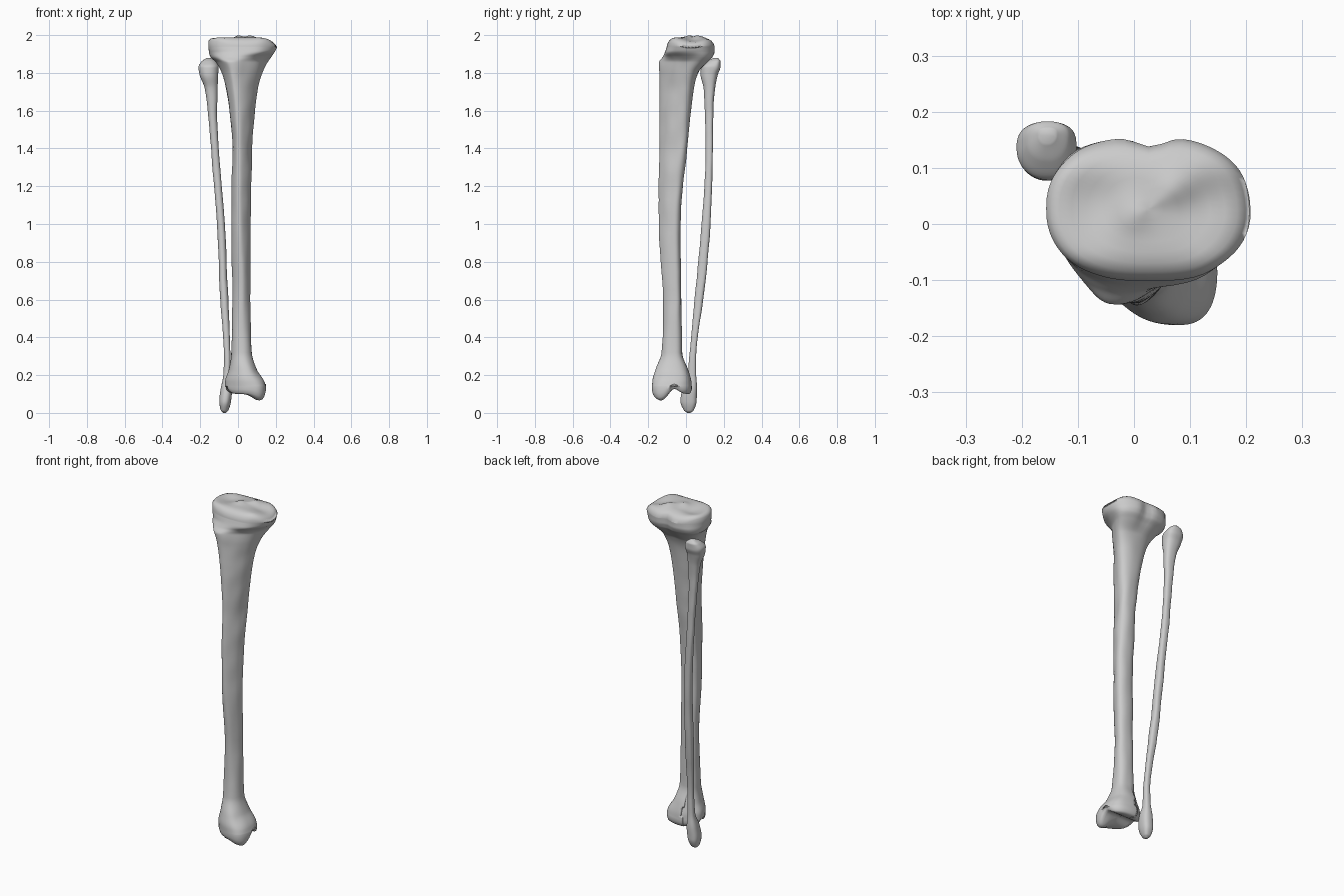
import bpy, bmesh, math
from mathutils import Vector, noise

cube = bpy.data.objects.get("Cube")
if cube:
    bpy.data.objects.remove(cube, do_unlink=True)

bone = bpy.data.materials.new("bone grey")
bone.use_nodes = True
colour = (0.6, 0.6, 0.6, 1)
bone.diffuse_color = colour
bone.node_tree.nodes["Principled BSDF"].inputs["Base Color"].default_value = colour

SIDES = 64
STEPS = 7


def bump(x, y, cx, cy, radius):
    """Soft round bump of height one."""
    return math.exp(-((x - cx) ** 2 + (y - cy) ** 2) / radius ** 2)


def slope(a, b, c, i):
    """Monotone slope of column i at key b."""
    left = (b[i] - a[i]) / (b[0] - a[0]) if a else 0
    right = (c[i] - b[i]) / (c[0] - b[0]) if c else 0
    if not a or not c:
        return left + right
    return 2 * left * right / (left + right) if left * right > 0 else 0


def interpolate(keys):
    """Smooth rows between the key sections."""
    padded = [None] + keys + [None]
    rows = []
    for k in range(1, len(keys)):
        a, b, c, d = padded[k - 1:k + 3]
        span = c[0] - b[0]
        for step in range(STEPS):
            t = step / STEPS
            row = [b[0] + span * t]
            for i in range(1, len(b)):
                m, n = slope(a, b, c, i) * span, slope(b, c, d, i) * span
                rise = c[i] - b[i]
                row.append(b[i] + m * t + (3 * rise - 2 * m - n) * t ** 2
                           + (m + n - 2 * rise) * t ** 3)
            rows.append(row)
    return rows + [list(keys[-1])]


def section(row):
    """Rounded section, narrowed to the front, fitted to its x and y limits."""
    z, x0, x1, y0, y1, taper, shift = row
    raw = []
    for k in range(SIDES):
        a = math.tau * k / SIDES
        c, s = math.cos(a), math.sin(a)
        front = (1 - s) / 2
        u = math.copysign(abs(c) ** 0.85, c)
        v = math.copysign(abs(s) ** 0.85, s)
        raw.append((u * (1 - taper * front) + shift * front ** 2, v))
    low, high = min(p[0] for p in raw), max(p[0] for p in raw)
    return [Vector((x0 + (x1 - x0) * (u - low) / (high - low),
                    y0 + (y1 - y0) * (v + 1) / 2, z)) for u, v in raw]


def cap(ring, height, scales, drop):
    """Concentric rings whose height follows a surface."""
    middle = sum(ring, Vector()) / len(ring)
    rings = []
    for n, scale in enumerate(scales):
        new = []
        for p in ring:
            q = middle + (p - middle) * scale
            q.z = height(q.x, q.y) + (drop if n == 0 else drop * 0.3 if n == 1 else 0)
            new.append(q)
        rings.append(new)
    return rings


def loft(name, keys, tweak=None, bottom=None, top=None):
    rings = [section(row) for row in interpolate(keys)]
    for ring in rings:
        for p in ring:
            if tweak:
                tweak(p)
            rough = noise.noise(Vector((p.x * 14, p.y * 14, p.z * 9)))
            p.x += 0.003 * rough
            p.y -= 0.003 * rough
    scales = (1, 0.95, 0.87, 0.75, 0.6, 0.45, 0.3, 0.15, 0.03)
    if bottom:
        rings = cap(rings[0], bottom, scales, 0.025)[::-1] + rings
    if top:
        rings += cap(rings[-1], top, scales, -0.018)
    bm = bmesh.new()
    loops = [[bm.verts.new(p) for p in ring] for ring in rings]
    for lower, upper in zip(loops, loops[1:]):
        for k in range(SIDES):
            j = (k + 1) % SIDES
            bm.faces.new((lower[k], lower[j], upper[j], upper[k]))
    bm.faces.new(loops[0][::-1])
    bm.faces.new(loops[-1])
    bmesh.ops.recalc_face_normals(bm, faces=bm.faces)
    mesh = bpy.data.meshes.new(name)
    bm.to_mesh(mesh)
    bm.free()
    mesh.materials.append(bone)
    mesh.shade_smooth()
    obj = bpy.data.objects.new(name, mesh)
    bpy.context.collection.objects.link(obj)
    return obj


# Knee surface: two shallow dishes, two central spines, falling rims
def plateau(x, y):
    z = 1.988 - 4 * max(0, x - 0.11) ** 2 - 6 * max(0, y - 0.08) ** 2
    z -= 10 * max(0, -0.05 - y) ** 2
    z -= 0.016 * (bump(x, y, -0.07, 0.04, 0.06) + bump(x, y, 0.13, 0.04, 0.05))
    return z + 0.014 * (bump(x, y, 0, 0.02, 0.03) + bump(x, y, 0.07, 0.06, 0.03))


# Ankle surface: arch from front to back and a low inner knob
def ankle(x, y):
    return 0.1 + 0.03 * bump(0, y, 0, -0.065, 0.035) - 0.035 * bump(x, y, 0.11, -0.13, 0.045)


# Notch behind the knee and groove for the thin bone at the ankle
def shin_tweak(p):
    knee = min(1, max(0, (p.z - 1.8) / 0.1))
    if p.y > 0.05:
        p.y -= 0.018 * knee * bump(p.x, 0, 0.03, 0, 0.035)
    low = min(1, max(0, (0.35 - p.z) / 0.15))
    if p.x < 0:
        p.x += 0.025 * low * bump(0, p.y, 0, 0.02, 0.04)


# Sections: height, x limits, y limits, front narrowing, front shift
shin_keys = [
    (0.14, -0.07, 0.148, -0.18, 0.03, 0.3, 0.35),
    (0.17, -0.068, 0.138, -0.178, 0.027, 0.3, 0.3),
    (0.23, -0.05, 0.1, -0.16, 0.01, 0.3, 0.2),
    (0.32, -0.035, 0.073, -0.128, -0.02, 0.3, 0),
    (0.6, -0.03, 0.065, -0.12, -0.025, 0.5, 0),
    (0.95, -0.036, 0.066, -0.143, -0.03, 0.6, -0.1),
    (1.2, -0.034, 0.07, -0.145, -0.018, 0.6, -0.2),
    (1.4, -0.028, 0.075, -0.14, 0.008, 0.6, -0.3),
    (1.6, -0.046, 0.09, -0.14, 0.025, 0.6, -0.3),
    (1.72, -0.065, 0.105, -0.14, 0.042, 0.6, -0.3),
    (1.8, -0.085, 0.13, -0.14, 0.065, 0.65, -0.35),
    (1.855, -0.115, 0.158, -0.142, 0.115, 0.65, -0.35),
    (1.885, -0.145, 0.178, -0.122, 0.145, 0.4, -0.2),
    (1.915, -0.153, 0.197, -0.11, 0.156, 0.1, 0),
    (1.94, -0.156, 0.207, -0.102, 0.156, 0, 0),
]
loft("shin_bone", shin_keys, shin_tweak, ankle, plateau)

# Thin outer bone: height, x limits, y limits
outer_keys = [
    (0, -0.08, -0.065, 0.008, 0.025),
    (0.012, -0.092, -0.052, -0.01, 0.04),
    (0.06, -0.1, -0.037, -0.028, 0.057),
    (0.12, -0.092, -0.032, -0.02, 0.058),
    (0.2, -0.076, -0.04, 0.01, 0.053),
    (0.3, -0.074, -0.04, 0.018, 0.053),
    (0.6, -0.094, -0.052, 0.045, 0.092),
    (1, -0.112, -0.07, 0.083, 0.13),
    (1.4, -0.144, -0.102, 0.105, 0.142),
    (1.6, -0.16, -0.112, 0.1, 0.145),
    (1.72, -0.176, -0.108, 0.092, 0.153),
    (1.79, -0.203, -0.106, 0.078, 0.168),
    (1.83, -0.21, -0.102, 0.08, 0.183),
    (1.86, -0.195, -0.115, 0.11, 0.184),
    (1.878, -0.17, -0.14, 0.145, 0.172),
]
loft("outer_bone", [row + (0.25, 0) for row in outer_keys])
